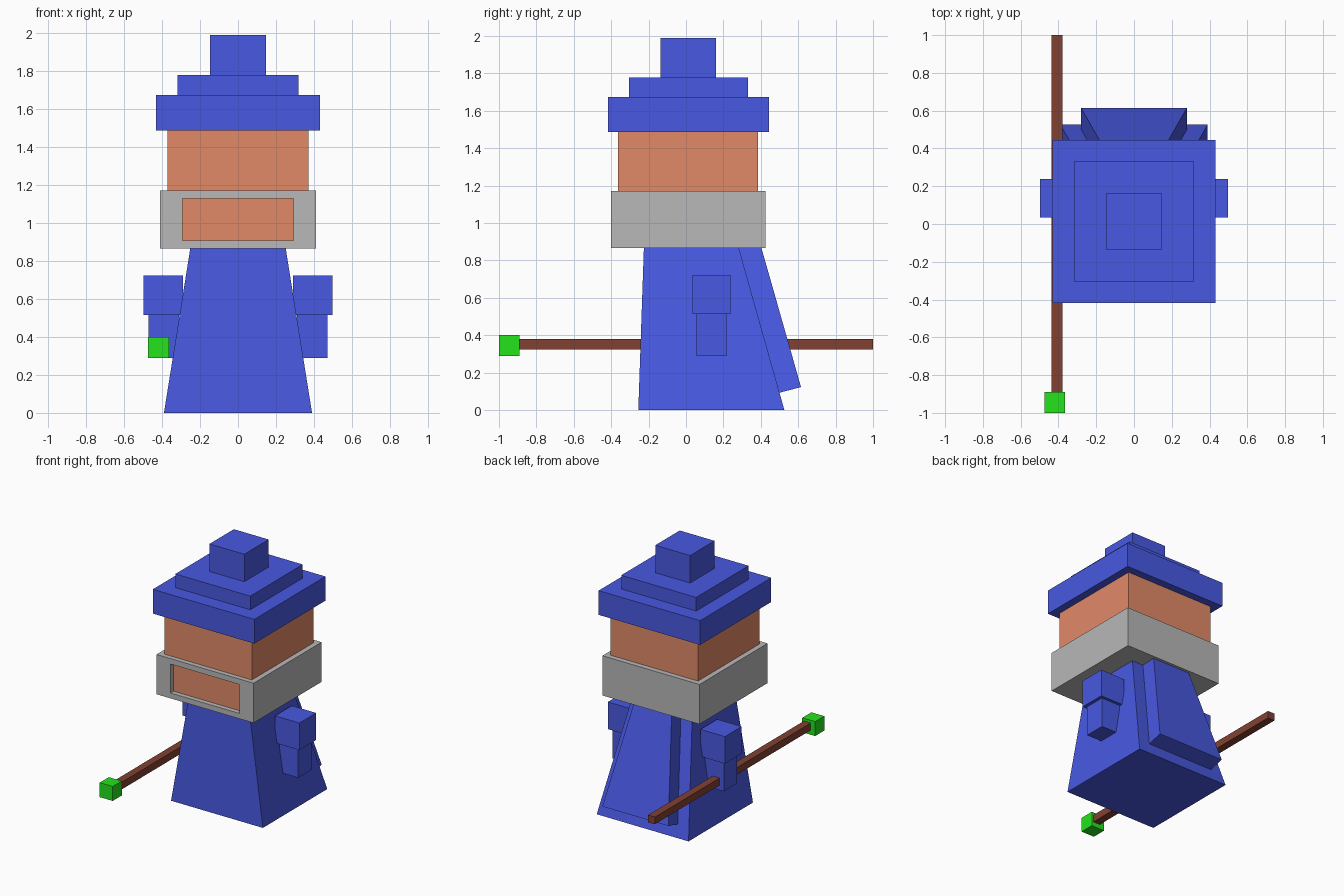
import bpy

if "Cube" in bpy.data.objects:
    bpy.data.objects.remove(bpy.data.objects["Cube"])


def material(name, rgb):
    m = bpy.data.materials.new(name)
    m.diffuse_color = (*rgb, 1)
    m.use_nodes = True
    m.node_tree.nodes["Principled BSDF"].inputs["Base Color"].default_value = m.diffuse_color
    return m


BLUE = material("blue_cloth", (0.065, 0.10, 0.76))
SKIN = material("skin", (0.76, 0.255, 0.138))
WOOD = material("wood", (0.22, 0.053, 0.032))
GREEN = material("green_gem", (0.018, 0.76, 0.012))
GREY = material("grey_hair", (0.48, 0.48, 0.48))


def loft(name, low, high, mat=None):
    """Closed solid between two four-cornered rings, both counter-clockwise from above."""
    n = 4
    faces = [tuple(reversed(range(n))), tuple(range(n, 2 * n))]
    faces += [(i, (i + 1) % n, n + (i + 1) % n, n + i) for i in range(n)]
    mesh = bpy.data.meshes.new(name)
    mesh.from_pydata(low + high, [], faces)
    ob = bpy.data.objects.new(name, mesh)
    bpy.context.collection.objects.link(ob)
    if mat:
        mesh.materials.append(mat)
    return ob


def ring(half, front, back):
    """Ring symmetric in x; front and back are (y, z) pairs."""
    return [(-half, *front), (half, *front), (half, *back), (-half, *back)]


def box(name, x, y, z, mat=None):
    def level(h):
        return [(x[0], y[0], h), (x[1], y[0], h), (x[1], y[1], h), (x[0], y[1], h)]
    return loft(name, level(z[0]), level(z[1]), mat)


# Robe flaring to the ground, with a sloping cape slab on its back
loft("robe", ring(0.39, (-0.255, 0), (0.526, 0)),
     ring(0.25, (-0.225, 0.875), (0.28, 0.875)), BLUE)
loft("cape", ring(0.28, (0.5, 0.093), (0.615, 0.123)),
     ring(0.155, (0.28, 0.872), (0.394, 0.90)), BLUE)

# Head and the grey beard wrap with its mouth opening
box("head", (-0.372, 0.372), (-0.363, 0.385), (0.89, 1.488), SKIN)
beard = box("beard", (-0.412, 0.412), (-0.40, 0.425), (0.867, 1.172), GREY)
cutter = box("mouth_cutter", (-0.293, 0.293), (-0.5, -0.33), (0.908, 1.13), GREY)
cutter.hide_render = True
cutter.hide_viewport = True
cut = beard.modifiers.new("mouth", "BOOLEAN")
cut.operation = "DIFFERENCE"
cut.solver = "EXACT"
cut.object = cutter

# Stepped hat
for name, half, z0, z1 in (("hat_brim", 0.431, 1.488, 1.674),
                           ("hat_band", 0.318, 1.674, 1.779),
                           ("hat_top", 0.148, 1.779, 1.99)):
    box(name, (-half, half), (0.013 - half, 0.013 + half), (z0, z1), BLUE)

# Arms: wide sleeve over a narrower forearm, on both sides
for side, s in (("left", 1), ("right", -1)):
    for part, x0, x1, y, z in (("sleeve", 0.29, 0.497, (0.035, 0.238), (0.515, 0.723)),
                               ("forearm", 0.312, 0.472, (0.055, 0.216), (0.288, 0.515))):
        box(f"{side}_{part}", sorted((s * x0, s * x1)), y, z, BLUE)

# Staff with a gem at the front end
box("staff", (-0.436, -0.378), (-0.95, 1.0), (0.325, 0.38), WOOD)
box("staff_gem", (-0.474, -0.364), (-1.0, -0.89), (0.29, 0.401), GREEN)
